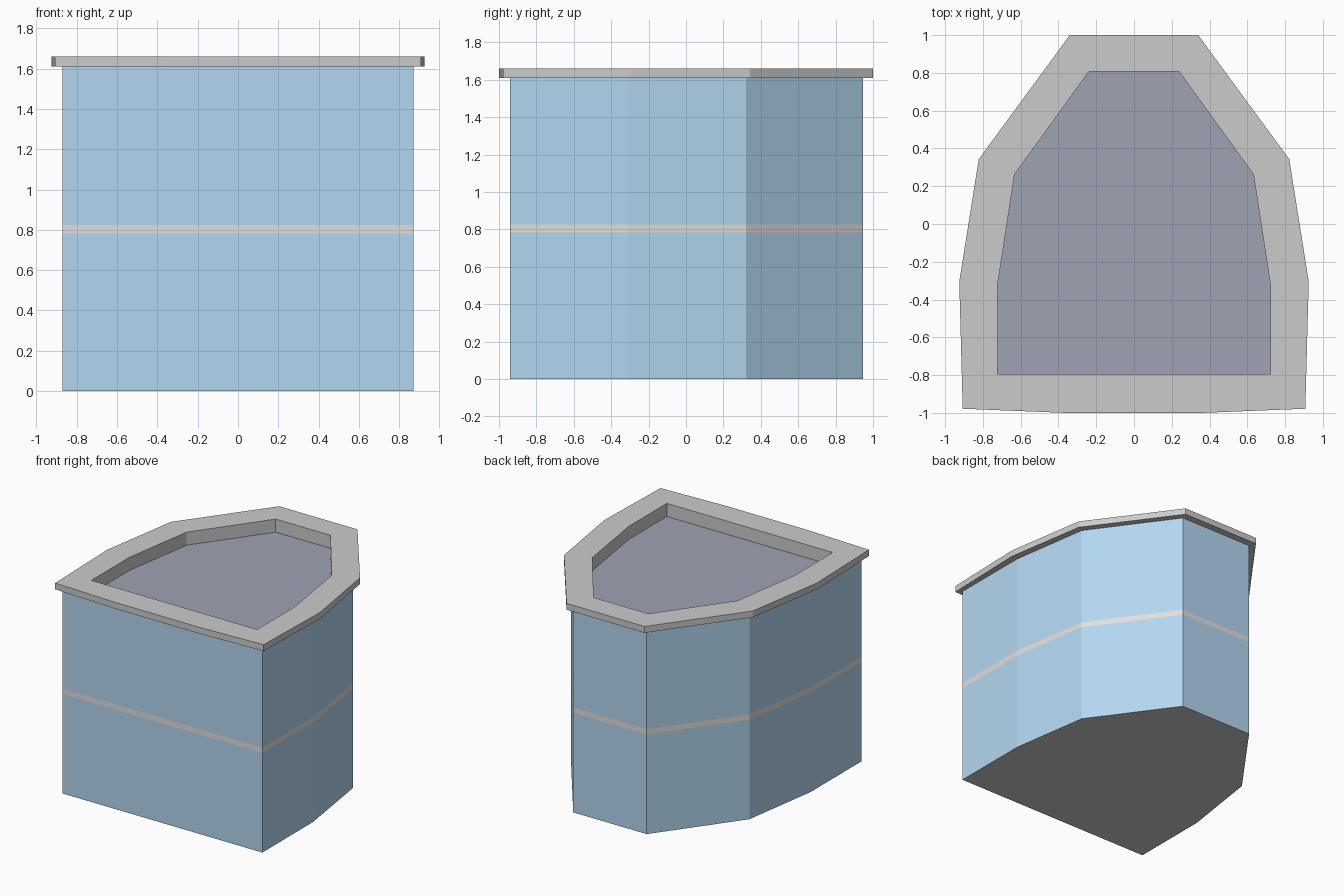
import bpy

if "Cube" in bpy.data.objects:
    bpy.data.objects.remove(bpy.data.objects["Cube"])


def mirrored(half):
    """Right half (back to front) -> full counter-clockwise outline."""
    full = half + [(-x, y) for x, y in reversed(half)]
    return full[::-1]


def material(name, rgb):
    m = bpy.data.materials.new(name)
    m.diffuse_color = (*rgb, 1)
    m.use_nodes = True
    m.node_tree.nodes["Principled BSDF"].inputs["Base Color"].default_value = m.diffuse_color
    return m


def loft(name, rings, mat=None, closed=False):
    """Join stacked (outline, z) rings with quads; outline order sets the facing."""
    n = len(rings[0][0])
    verts = [(x, y, z) for outline, z in rings for x, y in outline]
    faces = []
    for r in range(len(rings) if closed else len(rings) - 1):
        a, b = r * n, ((r + 1) % len(rings)) * n
        for i in range(n):
            j = (i + 1) % n
            faces.append((a + i, a + j, b + j, b + i))
    return make(name, verts, faces, mat)


def sheet(name, outline, z, mat=None, down=False):
    order = list(range(len(outline)))
    verts = [(x, y, z) for x, y in outline]
    return make(name, verts, [order[::-1] if down else order], mat)


def make(name, verts, faces, mat):
    me = bpy.data.meshes.new(name)
    me.from_pydata(verts, [], faces)
    if mat:
        me.materials.append(mat)
    ob = bpy.data.objects.new(name, me)
    bpy.context.collection.objects.link(ob)
    return ob


# Plan outlines
wall = mirrored([(0.32, 0.945), (0.775, 0.32), (0.87, -0.31), (0.87, -0.94)])
outer = mirrored([(0.34, 1.0), (0.822, 0.343), (0.925, -0.305),
                  (0.907, -0.978), (0.36, -1.0)])
inner = mirrored([(0.238, 0.808), (0.632, 0.263), (0.722, -0.32),
                  (0.722, -0.793), (0.24, -0.793)])

blue = material("blue_glass", (0.45, 0.68, 0.88))
slate = material("slate_roofing", (0.34, 0.37, 0.45))
warm = material("warm_grey_trim", (0.76, 0.735, 0.72))

BAND_LOW, BAND_HIGH, WALL_TOP, RIM_TOP, ROOF = 0.783, 0.825, 1.61, 1.66, 1.557

# Two storeys with a flush dividing band
loft("lower_storey", [(wall, 0), (wall, BAND_LOW)], blue)
loft("floor_band", [(wall, BAND_LOW), (wall, BAND_HIGH)], warm)
loft("upper_storey", [(wall, BAND_HIGH), (wall, WALL_TOP)], blue)
sheet("base", wall, 0, down=True)

# Overhanging rim, its inside lining and the recessed roof
loft("roof_rim", [(outer, WALL_TOP), (outer, RIM_TOP),
                  (inner, RIM_TOP), (inner, WALL_TOP)], closed=True)
loft("parapet_lining", [(inner, WALL_TOP), (inner, ROOF)])
sheet("roof", inner, ROOF, slate)
